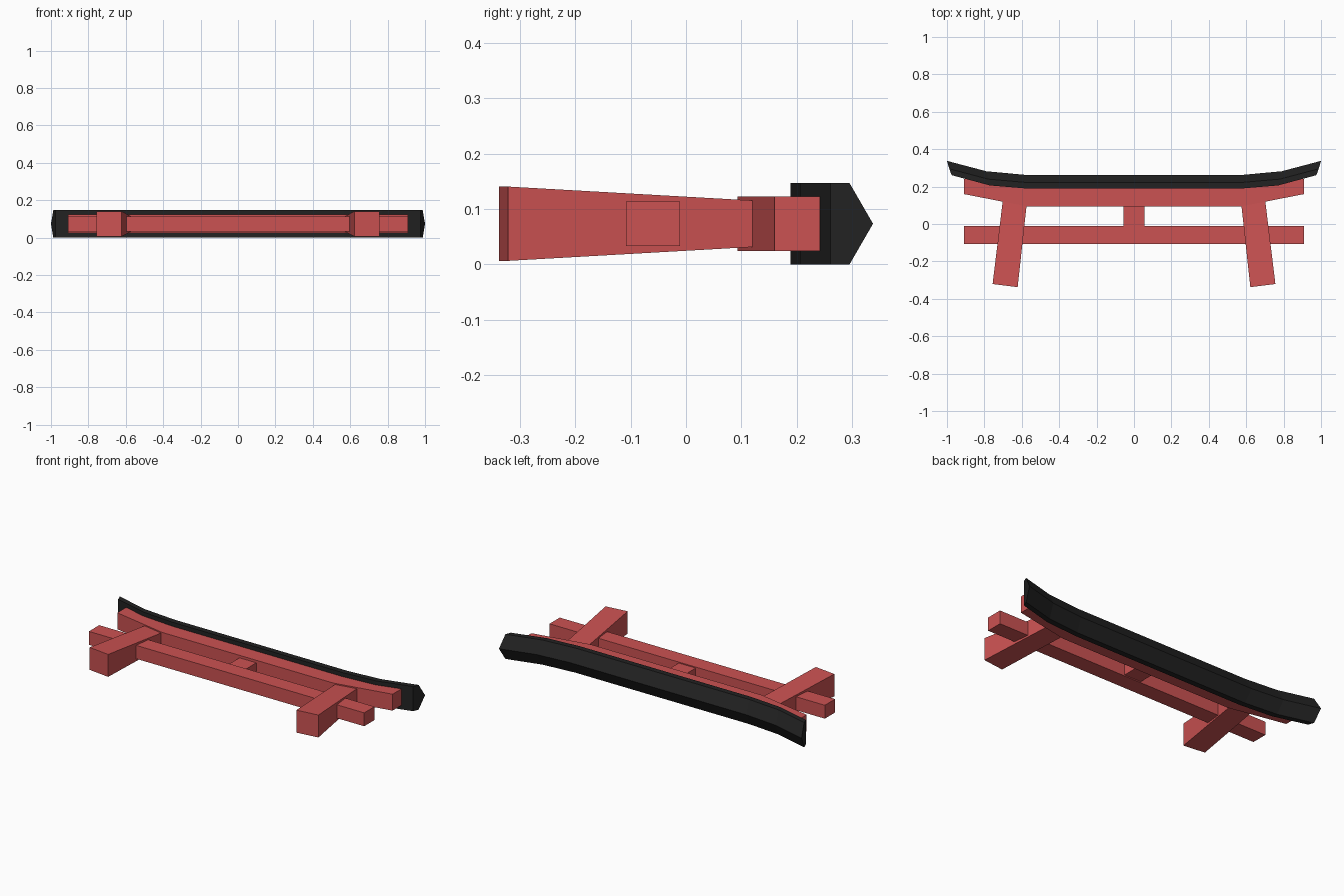
import bpy
import bmesh

cube = bpy.data.objects.get("Cube")
if cube:
    bpy.data.objects.remove(cube)

MID = 0.0735  # centre height of the gate as it lies on its back


def make_material(name, rgb):
    mat = bpy.data.materials.new(name)
    mat.use_nodes = True
    mat.diffuse_color = (*rgb, 1)
    mat.node_tree.nodes["Principled BSDF"].inputs["Base Color"].default_value = (*rgb, 1)
    return mat


red = make_material("painted red", (0.6, 0.085, 0.085))
black = make_material("roof black", (0.016, 0.016, 0.016))


def loft(name, rings, mat):
    """Skin a closed solid through rings with equal point counts."""
    bm = bmesh.new()
    loops = [[bm.verts.new(p) for p in ring] for ring in rings]
    n = len(loops[0])
    for a, b in zip(loops, loops[1:]):
        for i in range(n):
            j = (i + 1) % n
            bm.faces.new((a[i], a[j], b[j], b[i]))
    bm.faces.new(loops[0])
    bm.faces.new(loops[-1])
    bmesh.ops.recalc_face_normals(bm, faces=bm.faces)
    mesh = bpy.data.meshes.new(name)
    bm.to_mesh(mesh)
    bm.free()
    mesh.materials.append(mat)
    obj = bpy.data.objects.new(name, mesh)
    bpy.context.collection.objects.link(obj)
    return obj


def mirrored(half):
    """Extend rings on +x with their reflections on -x."""
    other = [[(-x, y, z) for x, y, z in ring] for ring in reversed(half)]
    return other + half


def bar_ring(x, low, high, half):
    return [(x, low, MID - half), (x, high, MID - half),
            (x, high, MID + half), (x, low, MID + half)]


def roof_ring(x, base, eave, ridge, slant):
    """Gabled section whose ridge reaches further out than its base."""
    h = MID
    return [(x - slant, base, MID - h), (x - slant / 2, eave, MID - h),
            (x, ridge, MID), (x - slant / 2, eave, MID + h),
            (x - slant, base, MID + h)]


# Upswept gabled roof
loft("roof", mirrored([
    roof_ring(0.585, 0.189, 0.222, 0.263, 0.02),
    roof_ring(0.79, 0.206, 0.240, 0.282, 0.02),
    roof_ring(1.0, 0.261, 0.295, 0.3375, 0.025),
]), black)

# Curved beam under the roof
loft("upper_beam", mirrored([
    bar_ring(0.565, 0.093, 0.194, 0.049),
    bar_ring(0.91, 0.160, 0.242, 0.049),
]), red)

# Straight tie beam and short central strut
loft("tie_beam", mirrored([bar_ring(0.91, -0.108, -0.011, 0.040)]), red)
loft("centre_strut", mirrored([bar_ring(0.056, -0.03, 0.12, 0.034)]), red)

# Splayed legs, tapering towards the roof
for side, name in ((1, "left_leg"), (-1, "right_leg")):
    rings = []
    for inner, outer, low, high, half in (
            (0.622, 0.756, -0.3375, -0.321, 0.067),
            (0.571, 0.699, 0.130, 0.146, 0.0405)):
        rings.append([(side * inner, low, MID - half), (side * outer, high, MID - half),
                      (side * outer, high, MID + half), (side * inner, low, MID + half)])
    loft(name, rings, red)
